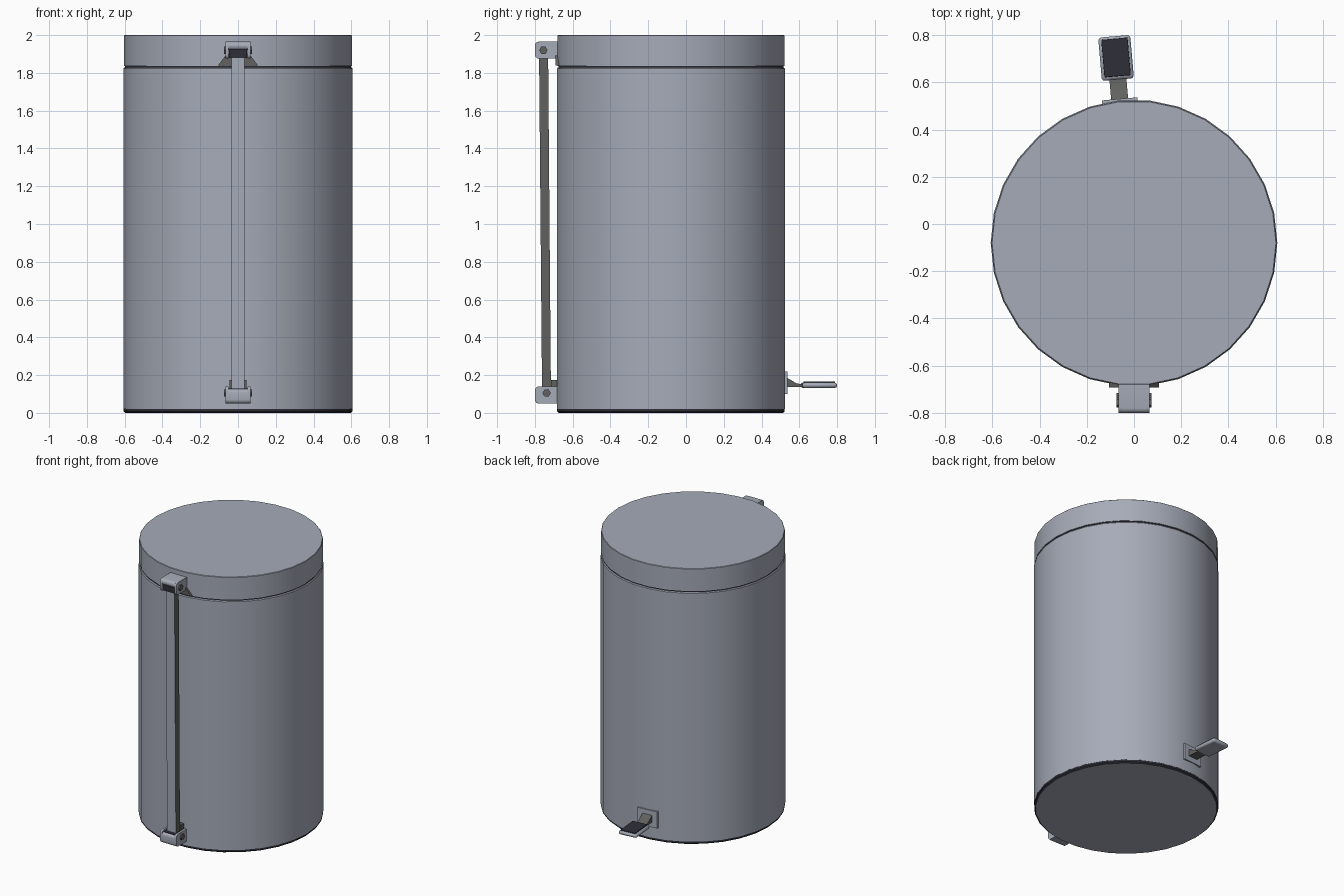
import bpy, bmesh
from math import pi, cos, sin, radians
from mathutils import Matrix, Vector

cube = bpy.data.objects.get("Cube")
if cube:
    bpy.data.objects.remove(cube, do_unlink=True)


def material(name, rgb):
    m = bpy.data.materials.new(name)
    m.use_nodes = True
    m.diffuse_color = (*rgb, 1)
    m.node_tree.nodes["Principled BSDF"].inputs["Base Color"].default_value = (*rgb, 1)
    return m


steel = material("brushed steel", (0.38, 0.41, 0.48))
rubber = material("black rubber", (0.028, 0.028, 0.042))
iron = material("dark iron", (0.12, 0.12, 0.115))

SIDES = 30
CENTRE_Y = -0.08


def finish(bm, name, mats, bevel=0, rule=None):
    bmesh.ops.recalc_face_normals(bm, faces=bm.faces)
    if rule:
        for f in bm.faces:
            f.material_index = rule(f)
    mesh = bpy.data.meshes.new(name)
    bm.to_mesh(mesh)
    bm.free()
    for m in mats:
        mesh.materials.append(m)
    ob = bpy.data.objects.new(name, mesh)
    bpy.context.collection.objects.link(ob)
    if bevel:
        mod = ob.modifiers.new("bevel", "BEVEL")
        mod.width, mod.segments = bevel, 2
    bpy.ops.object.select_all(action="DESELECT")
    ob.select_set(True)
    bpy.context.view_layer.objects.active = ob
    bpy.ops.object.shade_smooth_by_angle(angle=radians(30))
    return ob


def lathe(name, profile, mats, rule=None):
    """Closed round shell from (radius, z) points, bottom to top."""
    bm = bmesh.new()
    rings = [[bm.verts.new((r * cos(2 * pi * i / SIDES),
                            CENTRE_Y + r * sin(2 * pi * i / SIDES), z))
              for i in range(SIDES)] for r, z in profile]
    for a, b in zip(rings, rings[1:]):
        for i in range(SIDES):
            j = (i + 1) % SIDES
            bm.faces.new((a[i], a[j], b[j], b[i]))
    bm.faces.new(rings[0])
    bm.faces.new(rings[-1])
    return finish(bm, name, mats, rule=rule)


def prism(name, points, lo, hi, mats, bevel=0, axis="x", rule=None):
    """Extrude a (y, z) outline along x, or an (x, z) outline along y."""
    bm = bmesh.new()
    place = (lambda p, t: (t, *p)) if axis == "x" else (lambda p, t: (p[0], t, p[1]))
    face = bm.faces.new([bm.verts.new(place(p, lo)) for p in points])
    ext = bmesh.ops.extrude_face_region(bm, geom=[face])
    step = Vector(place((0, 0), hi - lo))
    bmesh.ops.translate(bm, vec=step,
                        verts=[v for v in ext["geom"] if isinstance(v, bmesh.types.BMVert)])
    return finish(bm, name, mats, bevel, rule)


def rect(a0, a1, z0, z1):
    return [(a0, z0), (a1, z0), (a1, z1), (a0, z1)]


def rounded(y0, y1, z0, z1, c):
    """Side outline with rounded front corners."""
    pts = [(y1, z0), (y1, z1)]
    for cz, start in ((z1 - c, pi / 2), (z0 + c, pi)):
        pts += [(y0 + c + c * cos(start + k * pi / 8), cz + c * sin(start + k * pi / 8))
                for k in range(5)]
    return pts


# Bin shell
lathe("base_rim", [(0.597, 0), (0.606, 0.008), (0.606, 0.02)], [rubber, steel],
      lambda f: int(f.normal.z < -0.9))
lathe("body", [(0.607, 0.02), (0.607, 1.822), (0.602, 1.828)], [steel])
lathe("lid_seal", [(0.599, 1.826), (0.599, 1.838)], [rubber])
lathe("lid", [(0.604, 1.837), (0.604, 1.997), (0.601, 2.0)], [steel])

# Linkage bar on the front: steel face, dark sides
prism("linkage_bar", [(-0.762, 0.1), (-0.715, 0.1), (-0.73, 1.91), (-0.778, 1.91)],
      -0.035, 0.035, [iron, steel], rule=lambda f: int(f.normal.y < -0.9))

# Hinge brackets: two cheeks, a cover, a dark core and hex bolts
for level, z0, z1, c0, c1, bolt_y, bolt_z in (
        ("upper", 1.875, 1.965, 1.922, 1.965, -0.755, 1.92),
        ("lower", 0.05, 0.14, 0.05, 0.128, -0.738, 0.105)):
    for side, s in (("left", 1), ("right", -1)):
        prism(f"{level}_cheek_{side}", rounded(-0.8, -0.675, z0, z1, 0.022),
              s * 0.05, s * 0.065, [steel])
        hexagon = [(bolt_y + 0.022 * cos(k * pi / 3), bolt_z + 0.022 * sin(k * pi / 3))
                   for k in range(6)]
        prism(f"{level}_bolt_{side}", hexagon, s * 0.06, s * 0.075, [iron])
    prism(f"{level}_cover", rounded(-0.8, -0.675, c0, c1, 0.02), -0.051, 0.051, [steel])
    prism(f"{level}_core", rect(-0.785, -0.68, z0 + 0.004, z1 - 0.01), -0.048, 0.048,
          [rubber])

# Mounting plates behind the brackets
prism("upper_mount", [(-0.105, 1.84), (0.105, 1.84), (0.06, 1.9), (-0.06, 1.9)],
      -0.692, -0.67, [iron], axis="y")
prism("lower_mount", rect(-0.045, 0.045, 0.12, 0.175), -0.715, -0.67, [iron], axis="y")

# Pedal, built straight and then swung slightly to the side
pedal = [
    prism("pedal_wall_plate", rect(-0.075, 0.075, 0.1, 0.22), 0.515, 0.53, [steel], axis="y"),
    prism("pedal_arm", [(0.52, 0.137), (0.63, 0.137), (0.63, 0.152), (0.585, 0.155),
                        (0.53, 0.187), (0.52, 0.187)], -0.036, 0.036, [iron]),
    prism("pedal_plate", rect(0.612, 0.796, 0.132, 0.16), -0.068, 0.068, [steel], 0.012),
    prism("pedal_pad", rect(0.626, 0.786, 0.157, 0.166), -0.056, 0.056, [rubber], 0.003),
]
pivot = Vector((0, 0.52, 0))
swing = (Matrix.Translation((-0.06, 0, 0)) @ Matrix.Translation(pivot)
         @ Matrix.Rotation(radians(5), 4, "Z") @ Matrix.Translation(-pivot))
for ob in pedal:
    ob.data.transform(swing)
